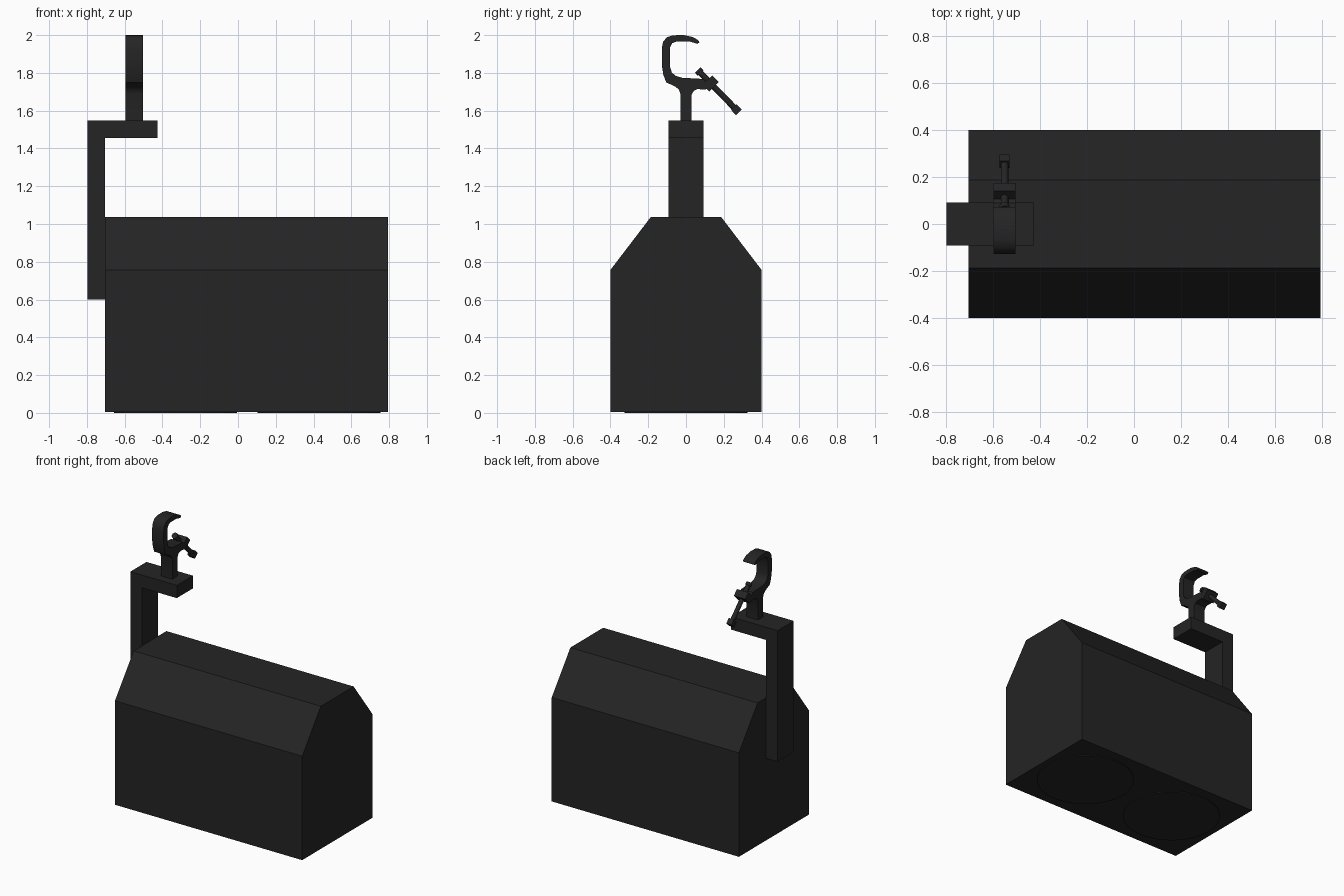
import bpy, bmesh, math
from mathutils import Matrix, Vector

cube = bpy.data.objects.get("Cube")
if cube:
    bpy.data.objects.remove(cube, do_unlink=True)

# Single matte black finish
black = bpy.data.materials.new("matte_black")
black.use_nodes = True
colour = (0.018, 0.018, 0.018, 1)
black.diffuse_color = colour
bsdf = black.node_tree.nodes["Principled BSDF"]
bsdf.inputs["Base Color"].default_value = colour
bsdf.inputs["Roughness"].default_value = 0.7


def finish(name, bm, smooth=False):
    bmesh.ops.recalc_face_normals(bm, faces=bm.faces)
    mesh = bpy.data.meshes.new(name)
    bm.to_mesh(mesh)
    bm.free()
    mesh.materials.append(black)
    obj = bpy.data.objects.new(name, mesh)
    bpy.context.collection.objects.link(obj)
    if smooth:
        bpy.ops.object.select_all(action='DESELECT')
        obj.select_set(True)
        bpy.context.view_layer.objects.active = obj
        bpy.ops.object.shade_smooth_by_angle(angle=math.radians(35))
    return obj


def extrude(name, outline, to_3d, direction, smooth=False):
    """Solid made by sweeping a flat outline along a direction."""
    bm = bmesh.new()
    face = bm.faces.new([bm.verts.new(to_3d(a, b)) for a, b in outline])
    swept = bmesh.ops.extrude_face_region(bm, geom=[face])["geom"]
    verts = [v for v in swept if isinstance(v, bmesh.types.BMVert)]
    bmesh.ops.translate(bm, verts=verts, vec=direction)
    return finish(name, bm, smooth)


def cylinder(name, start, end, radius, sides):
    start, end = Vector(start), Vector(end)
    axis = end - start
    bm = bmesh.new()
    matrix = Matrix.Translation((start + end) / 2) @ axis.to_track_quat('Z', 'Y').to_matrix().to_4x4()
    bmesh.ops.create_cone(bm, cap_ends=True, segments=sides, radius1=radius,
                          radius2=radius, depth=axis.length, matrix=matrix)
    return finish(name, bm, True)


# Housing with chamfered shoulders
half = [(0.4, 0.006), (0.4, 0.757), (0.187, 1.036)]
outline = half + [(-y, z) for y, z in reversed(half)]
extrude("housing", outline, lambda y, z: (-0.703, y, z), (1.496, 0, 0))

# Round lenses under the housing
for name, x in (("right_lens", -0.33), ("left_lens", 0.428)):
    cylinder(name, (x, 0, 0), (x, 0, 0.008), 0.326, 48)

# Angled hanging bracket
bracket = [(-0.796, 0.6), (-0.703, 0.6), (-0.703, 1.455),
           (-0.425, 1.455), (-0.425, 1.547), (-0.796, 1.547)]
extrude("hanging_bracket", bracket, lambda x, z: (x, -0.092, z), (0, 0.184, 0))

# Hook clamp on top of the bracket
hook = [(-0.03, 1.54), (-0.03, 1.69), (-0.037, 1.71), (-0.055, 1.727),
        (-0.105, 1.75), (-0.12, 1.79), (-0.128, 1.84), (-0.128, 1.93),
        (-0.121, 1.965), (-0.102, 1.988), (-0.07, 1.999), (-0.01, 2.0),
        (0.035, 1.99), (0.062, 1.975), (0.072, 1.962), (0.06, 1.954),
        (0.02, 1.966), (-0.05, 1.966), (-0.073, 1.957), (-0.084, 1.935),
        (-0.084, 1.83), (-0.075, 1.802), (-0.055, 1.784), (-0.02, 1.774),
        (0.09, 1.768), (0.13, 1.735), (0.105, 1.712), (0.06, 1.714),
        (0.042, 1.706), (0.03, 1.685), (0.03, 1.54)]
clamp_x = -0.55
extrude("hook_clamp", hook, lambda y, z: (clamp_x - 0.046, y, z), (0.092, 0, 0), True)

# Slanted clamping screw, its boss, pad and knob
tip, tail = Vector((clamp_x, 0.062, 1.815)), Vector((clamp_x, 0.277, 1.594))
cylinder("clamp_screw", tip, tail, 0.016, 16)
cylinder("screw_pad", tip, tip.lerp(tail, 0.07), 0.021, 16)


def slanted_box(name, centre, size):
    bm = bmesh.new()
    turn = (tail - tip).to_track_quat('Z', 'X').to_matrix().to_4x4()
    across = Matrix.Diagonal((*size, 1))
    bmesh.ops.create_cube(bm, size=1, matrix=Matrix.Translation(centre) @ turn @ across)
    # Keep the long side of the box level along x
    return finish(name, bm)


slanted_box("screw_boss", tip.lerp(tail, 0.32), (0.072, 0.092, 0.05)
            if abs(((tail - tip).to_track_quat('Z', 'X') @ Vector((0, 1, 0))).x) > 0.5
            else (0.092, 0.072, 0.05))
slanted_box("screw_knob", tip.lerp(tail, 0.95), (0.042, 0.042, 0.04))
